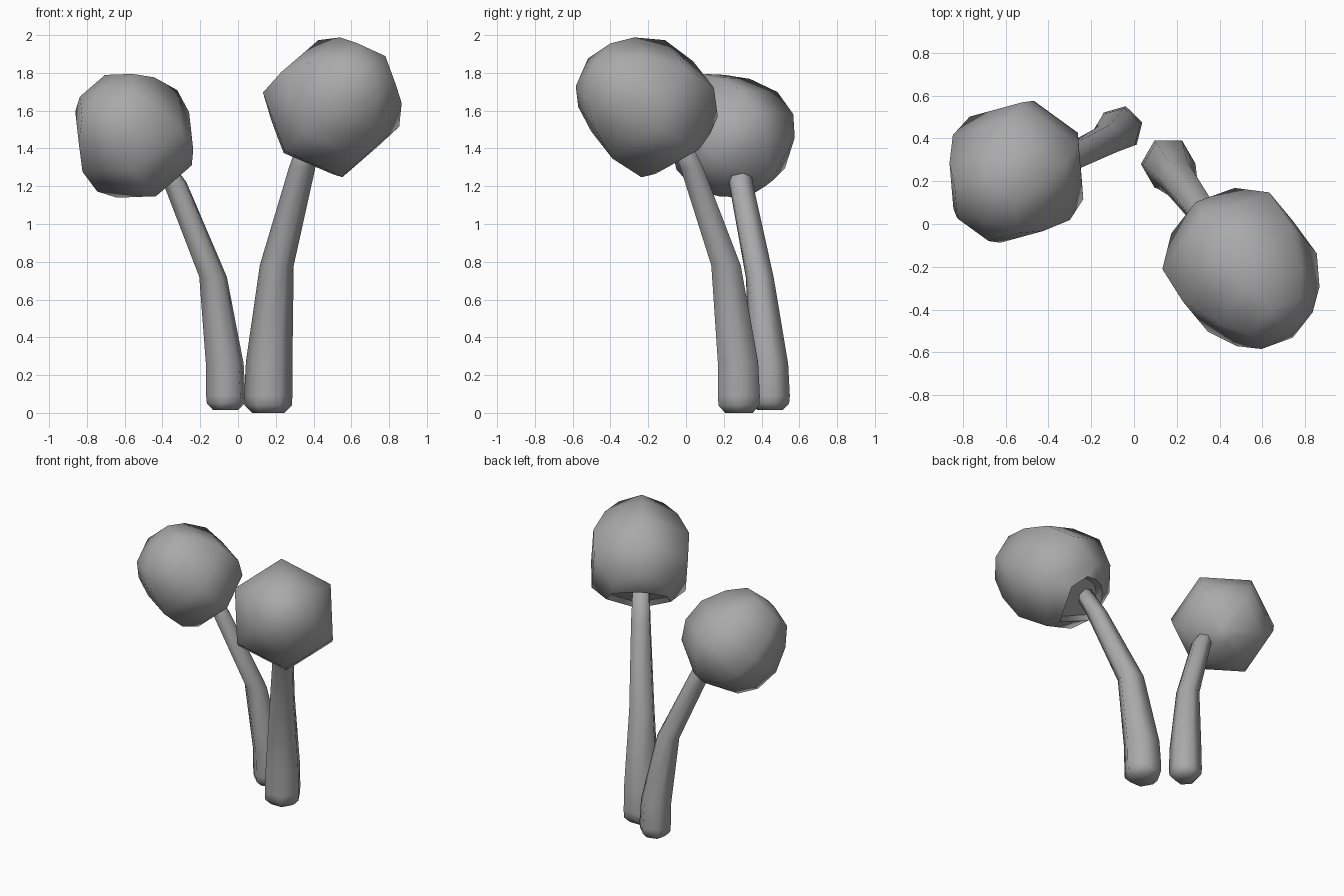
import bpy, bmesh, math
from mathutils import Vector

cube = bpy.data.objects.get("Cube")
if cube:
    bpy.data.objects.remove(cube, do_unlink=True)

SIDES = 6

# One plain grey for everything
grey = bpy.data.materials.new("plain grey")
grey.use_nodes = True
grey.diffuse_color = (0.4, 0.4, 0.4, 1)
grey.node_tree.nodes["Principled BSDF"].inputs["Base Color"].default_value = (0.4, 0.4, 0.4, 1)


def ring(centre, u, v, radius):
    turn = [math.tau * i / SIDES for i in range(SIDES)]
    return [centre + radius * (u * math.cos(t) + v * math.sin(t)) for t in turn]


def loft(rings):
    """Skin closed rings of points, with a flat lid at each end."""
    bm = bmesh.new()
    loops = [[bm.verts.new(p) for p in points] for points in rings]
    for a, b in zip(loops, loops[1:]):
        for i in range(SIDES):
            j = (i + 1) % SIDES
            bm.faces.new((a[i], a[j], b[j], b[i]))
    bm.faces.new(loops[0])
    bm.faces.new(loops[-1])
    bmesh.ops.recalc_face_normals(bm, faces=bm.faces)
    return bm


def finish(name, bm):
    for face in bm.faces:
        face.smooth = True
    mesh = bpy.data.meshes.new(name)
    bm.to_mesh(mesh)
    bm.free()
    mesh.materials.append(grey)
    bpy.context.collection.objects.link(bpy.data.objects.new(name, mesh))


def stem(name, path, twist=0):
    """Tapered stalk from (x, y, z, radius) stations."""
    turn = math.radians(twist)
    u = Vector((math.cos(turn), math.sin(turn), 0))
    v = Vector((-u.y, u.x, 0))
    finish(name, loft([ring(Vector(p[:3]), u, v, p[3]) for p in path]))


def cap(outline, centre, axis, corner):
    """Round six-sided cap from (radius, distance along the axis), back to crown."""
    centre, axis, u = Vector(centre), Vector(axis).normalized(), Vector(corner)
    u = (u - axis * u.dot(axis)).normalized()
    v = axis.cross(u)
    return loft([ring(centre + axis * h, u, v, r) for r, h in outline])


def hollow(bm, point, normal):
    """Slice the underside off a cap and sink it a little."""
    bmesh.ops.bisect_plane(bm, geom=bm.verts[:] + bm.edges[:] + bm.faces[:],
                           plane_co=point, plane_no=normal, clear_inner=True)
    rim = [e for e in bm.edges if e.is_boundary]
    underside = bmesh.ops.edgeloop_fill(bm, edges=rim)["faces"]
    bmesh.ops.recalc_face_normals(bm, faces=bm.faces)
    for edge in rim:
        edge.smooth = False
    bmesh.ops.inset_individual(bm, faces=underside, thickness=0.03, depth=-0.03)


# Taller mushroom, on the left
stem("left_stem", [
    (0.16, 0.28, 0, 0.085), (0.16, 0.28, 0.04, 0.125), (0.16, 0.28, 0.09, 0.128),
    (0.165, 0.275, 0.27, 0.123), (0.205, 0.212, 0.78, 0.09),
    (0.34, 0.03, 1.3, 0.07), (0.4, -0.06, 1.5, 0.06)])
left_cap = cap([(0.06, -0.33), (0.21, -0.31), (0.355, -0.14), (0.362, 0.07),
                (0.275, 0.25), (0.17, 0.37), (0.05, 0.41)],
               (0.507, -0.2, 1.625), (0.49, -0.72, 0.5), (-0.31, 0.37, 0.875))
hollow(left_cap, (0.34, 0.055, 1.5), (0.35, -0.56, 0.75))
finish("left_cap", left_cap)

# Shorter mushroom, on the right
stem("right_stem", [
    (-0.065, 0.445, 0.015, 0.07), (-0.065, 0.445, 0.05, 0.104), (-0.065, 0.445, 0.09, 0.108),
    (-0.07, 0.44, 0.26, 0.104), (-0.132, 0.39, 0.72, 0.076),
    (-0.335, 0.29, 1.22, 0.065), (-0.44, 0.28, 1.38, 0.05)], twist=16)
right_cap = cap([(0.05, -0.335), (0.255, -0.235), (0.328, -0.12), (0.338, 0.04),
                 (0.27, 0.2), (0.18, 0.31), (0.05, 0.34)],
                (-0.555, 0.24, 1.465), (-0.44, -0.57, 0.69), (-0.07, 0.78, 0.61))
finish("right_cap", right_cap)
